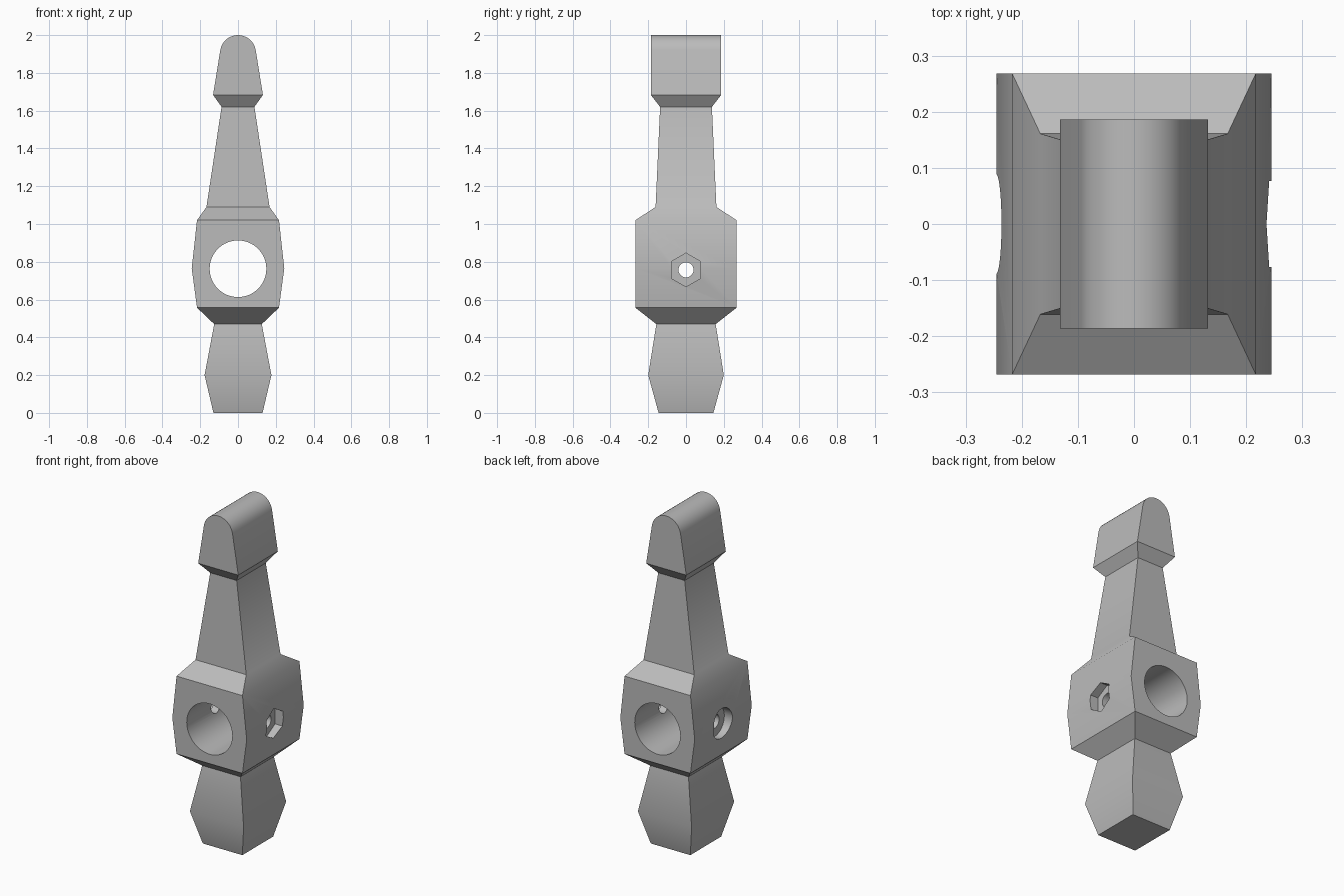
import bpy, bmesh
from math import sin, cos, radians
from mathutils import Matrix

if "Cube" in bpy.data.objects:
    bpy.data.objects.remove(bpy.data.objects["Cube"], do_unlink=True)

grey = bpy.data.materials.new("mid grey")
grey.use_nodes = True
grey.diffuse_color = (0.5, 0.5, 0.5, 1)
grey.node_tree.nodes["Principled BSDF"].inputs["Base Color"].default_value = grey.diffuse_color


def add_object(name, bm):
    mesh = bpy.data.meshes.new(name)
    bmesh.ops.recalc_face_normals(bm, faces=bm.faces[:])
    bm.to_mesh(mesh)
    bm.free()
    mesh.materials.append(grey)
    obj = bpy.data.objects.new(name, mesh)
    bpy.context.collection.objects.link(obj)
    return obj


def select(obj):
    bpy.ops.object.select_all(action='DESELECT')
    obj.select_set(True)
    bpy.context.view_layer.objects.active = obj


def loft(name, sections):
    """Join rectangular sections (z, half width, half depth) into a closed solid."""
    bm = bmesh.new()
    rings = [[bm.verts.new((sx * hx, sy * hy, z))
              for sx, sy in ((-1, -1), (1, -1), (1, 1), (-1, 1))]
             for z, hx, hy in sections]
    for low, high in zip(rings, rings[1:]):
        for i in range(4):
            j = (i + 1) % 4
            bm.faces.new((low[i], low[j], high[j], high[i]))
    bm.faces.new(rings[0][::-1])
    if sections[-1][1] > 0:
        bm.faces.new(rings[-1])
    bmesh.ops.remove_doubles(bm, verts=bm.verts[:], dist=1e-5)
    return add_object(name, bm)


def cut(target, sides, radius, length, centre, axis, spin=0):
    """Drill a prism-shaped hole along the x or y axis."""
    bm = bmesh.new()
    turn = Matrix.Rotation(radians(90), 4, 'Y' if axis == 'x' else 'X')
    bmesh.ops.create_cone(bm, cap_ends=True, segments=sides, radius1=radius,
                          radius2=radius, depth=length,
                          matrix=Matrix.Translation(centre) @ turn
                          @ Matrix.Rotation(radians(spin), 4, 'Z'))
    cutter = add_object("cutter", bm)
    cutter.hide_render = True
    mod = target.modifiers.new("hole", 'BOOLEAN')
    mod.operation, mod.solver, mod.object = 'DIFFERENCE', 'EXACT', cutter
    select(target)
    bpy.ops.object.modifier_apply(modifier=mod.name)
    bpy.data.objects.remove(cutter, do_unlink=True)


# Foot block, flared at the knee
foot = loft("foot", [(0, 0.13, 0.145), (0.2, 0.177, 0.2), (0.47, 0.126, 0.157)])

# Rod block with sloped shoulders and tapering upper shaft
torso = loft("torso", [(0.47, 0.126, 0.157), (0.557, 0.217, 0.268),
                       (0.765, 0.245, 0.268), (1.02, 0.217, 0.268),
                       (1.09, 0.167, 0.161), (1.62, 0.087, 0.137)])

# Head with a rounded ridge running front to back
ridge = [(1.905 + 0.095 * sin(radians(a)), 0.095 * cos(radians(a)), 0.186)
         for a in range(9, 90, 9)]
head = loft("head", [(1.62, 0.087, 0.137), (1.683, 0.132, 0.186)]
            + ridge + [(2.0, 0, 0.186)])

# Rod bore, screw hole, nut recess on the left and round recess on the right
cut(torso, 64, 0.15, 1, (0, 0, 0.763), 'y')
cut(torso, 32, 0.04, 1, (0, 0, 0.757), 'x')
cut(torso, 6, 0.089, 0.2, (0.29, 0, 0.757), 'x', 30)
cut(torso, 48, 0.089, 0.2, (-0.29, 0, 0.757), 'x')

for part in (foot, torso, head):
    select(part)
    bpy.ops.object.shade_smooth_by_angle(angle=radians(30))
